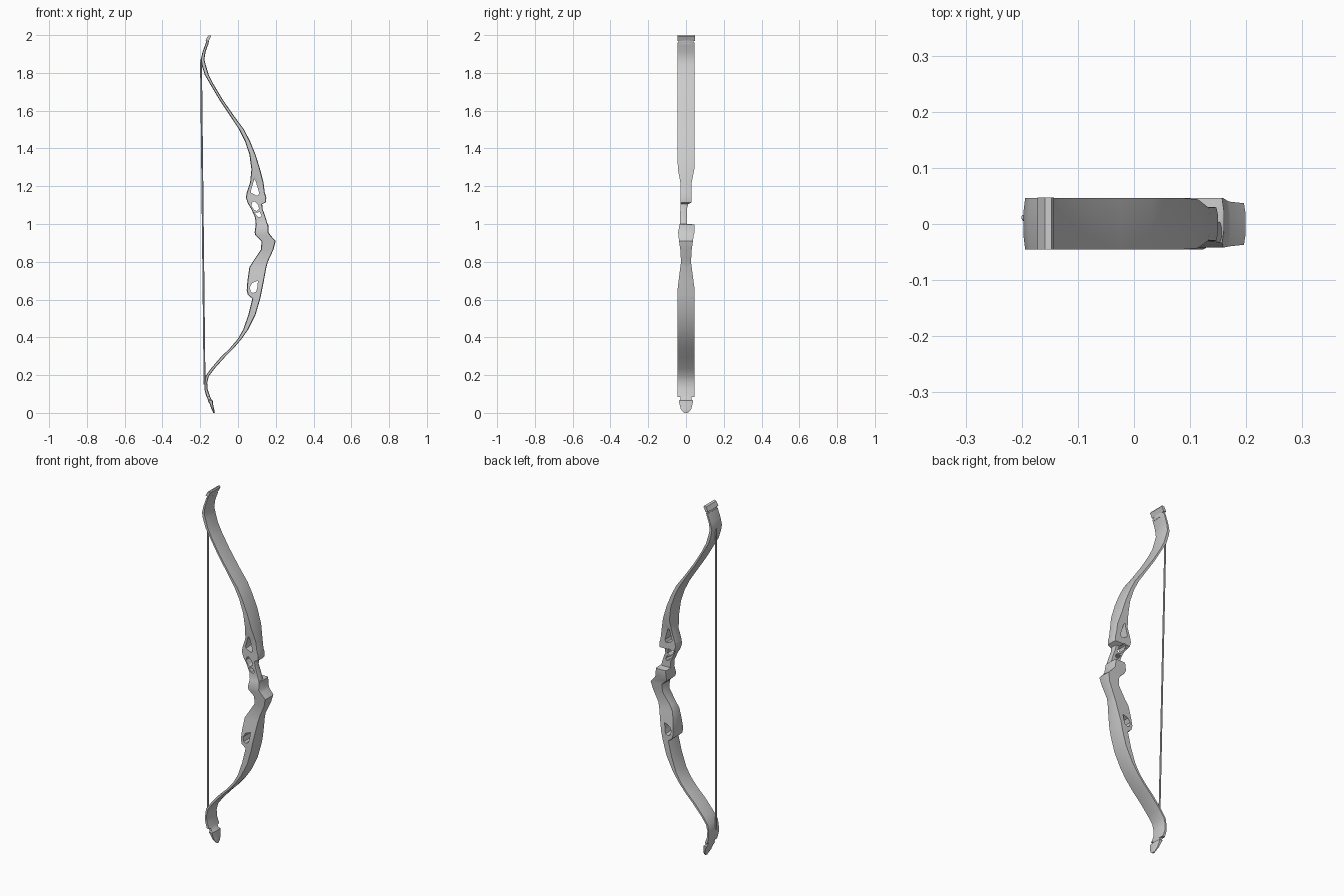
import bpy, bmesh
from mathutils import Vector

# side profile: height, string-side x, target-side x
PROFILE = [
    (0.085, -0.167, -0.147), (0.125, -0.178, -0.161), (0.16, -0.177, -0.163), (0.195, -0.172, -0.154),
    (0.235, -0.143, -0.124), (0.295, -0.092, -0.07), (0.34, -0.045, -0.025), (0.39, -0.002, 0.018),
    (0.44, 0.027, 0.053), (0.52, 0.055, 0.093), (0.605, 0.076, 0.118), (0.625, 0.052, 0.122),
    (0.65, 0.046, 0.127), (0.70, 0.05, 0.137), (0.77, 0.06, 0.15), (0.80, 0.078, 0.158),
    (0.865, 0.122, 0.188), (0.91, 0.124, 0.199), (0.94, 0.092, 0.172), (0.955, 0.088, 0.162),
    (0.998, 0.094, 0.16), (1.0, 0.094, 0.156), (1.035, 0.09, 0.146), (1.08, 0.07, 0.13),
    (1.105, 0.055, 0.128), (1.115, 0.05, 0.148), (1.14, 0.042, 0.15), (1.165, 0.046, 0.142),
    (1.22, 0.064, 0.135), (1.29, 0.071, 0.117), (1.37, 0.06, 0.092), (1.44, 0.036, 0.063),
    (1.50, 0.006, 0.032), (1.57, -0.04, -0.02), (1.66, -0.1, -0.082), (1.74, -0.147, -0.13),
    (1.79, -0.176, -0.155), (1.84, -0.192, -0.17), (1.87, -0.197, -0.178), (1.91, -0.188, -0.172),
    (1.96, -0.17, -0.155)]
# height, near and far y extents (the sight window is cut from the far side)
WIDTH = [
    (0, -.045, .046), (.65, -.045, .046), (.72, -.037, .037), (.81, -.025, .025), (.87, -.031, .031),
    (.91, -.037, .037), (.94, -.04, .04), (.955, -.042, .046), (.998, -.034, .046), (1.0, -.033, .004),
    (1.08, -.03, .004), (1.105, -.03, .012), (1.115, -.03, .03), (1.21, -.028, .028),
    (1.3, -.045, .046), (2, -.045, .046)]


def extents(z):
    for (a, l0, r0), (b, l1, r1) in zip(WIDTH, WIDTH[1:]):
        if a <= z <= b:
            t = (z - a) / (b - a)
            return l0 + (l1 - l0) * t, r0 + (r1 - r0) * t


def finish(bm, name):
    bmesh.ops.recalc_face_normals(bm, faces=bm.faces)
    me = bpy.data.meshes.new(name)
    bm.to_mesh(me)
    bm.free()
    ob = bpy.data.objects.new(name, me)
    bpy.context.collection.objects.link(ob)
    return ob


def loft(name, stations):
    """Slightly crowned, flat-sided sections (z, x0, x1, y0, y1) skinned into a solid."""
    bm, rings = bmesh.new(), []
    for z, x0, x1, y0, y1 in stations:
        cx, cy = .003, .27 * (y1 - y0)
        pts = [(x0 + cx, y0), (x1 - cx, y0), (x1, y0 + cy), (x1, y1 - cy),
               (x1 - cx, y1), (x0 + cx, y1), (x0, y1 - cy), (x0, y0 + cy)]
        rings.append([bm.verts.new((x, y, z)) for x, y in pts])
    for a, b in zip(rings, rings[1:]):
        for i in range(8):
            j = (i + 1) % 8
            bm.faces.new((a[i], a[j], b[j], b[i]))
    bm.faces.new(rings[0])
    bm.faces.new(rings[-1])
    return finish(bm, name)


def prism(name, pts, y0, y1):
    """Outline in x-z extruded along y."""
    bm = bmesh.new()
    a = [bm.verts.new((x, y0, z)) for x, z in pts]
    b = [bm.verts.new((x, y1, z)) for x, z in pts]
    bm.faces.new(a)
    bm.faces.new(b)
    for i in range(len(pts)):
        j = (i + 1) % len(pts)
        bm.faces.new((a[i], a[j], b[j], b[i]))
    return finish(bm, name)


def smooth(ob):
    bpy.ops.object.select_all(action='DESELECT')
    ob.select_set(True)
    bpy.context.view_layer.objects.active = ob
    bpy.ops.object.shade_smooth_by_angle(angle=0.6)


# riser and both limbs as one body
body = loft("bow_body", [(z, a, b, *extents(z)) for z, a, b in PROFILE])

# lightening holes through the riser
holes = [
    [(.086, 1.238), (.094, 1.225), (.112, 1.165), (.106, 1.15), (.094, 1.152), (.07, 1.165), (.068, 1.175)],
    [(.07, 1.098), (.076, 1.115), (.088, 1.12), (.106, 1.103), (.112, 1.08), (.098, 1.068), (.085, 1.075)],
    [(.088, 1.06), (.115, 1.063), (.125, 1.045), (.118, 1.036), (.105, 1.038)],
    [(.106, .70), (.102, .665), (.096, .642), (.08, .635), (.068, .64), (.062, .665), (.075, .687)]]
for i, pts in enumerate(holes):
    cutter = prism(f"hole_cutter_{i}", pts, -.1, .1)
    cutter.hide_render = True
    cutter.hide_set(True)
    mod = body.modifiers.new("hole", 'BOOLEAN')
    mod.object, mod.operation, mod.solver = cutter, 'DIFFERENCE', 'EXACT'
smooth(body)

# upper limb tip: narrow nock neck and wide slanted cap
smooth(loft("upper_nock", [(1.95, -.171, -.157, -.04, .04), (1.98, -.166, -.152, -.04, .04)]))
prism("upper_tip_cap", [(-.172, 1.972), (-.155, 1.968), (-.143, 1.993), (-.147, 2.0), (-.159, 1.996)], -.045, .047)

# lower limb tip: necked, rounded end
smooth(loft("lower_tip", [
    (.09, -.167, -.149, -.03, .03), (.07, -.16, -.14, -.03, .03), (.065, -.16, -.134, -.038, .038),
    (.048, -.15, -.132, -.035, .035), (.022, -.141, -.127, -.028, .028),
    (.01, -.135, -.124, -.02, .02), (0, -.131, -.123, -.008, .008)]))

# bowstring, slightly leaning
top, bottom = Vector((-.196, .012, 1.87)), Vector((-.177, -.015, .15))
axis = top - bottom
bpy.ops.mesh.primitive_cylinder_add(vertices=8, radius=.005, depth=axis.length, location=(top + bottom) / 2,
                                    rotation=axis.to_track_quat('Z', 'Y').to_euler())
bpy.context.object.name = "bowstring"
smooth(bpy.context.object)
